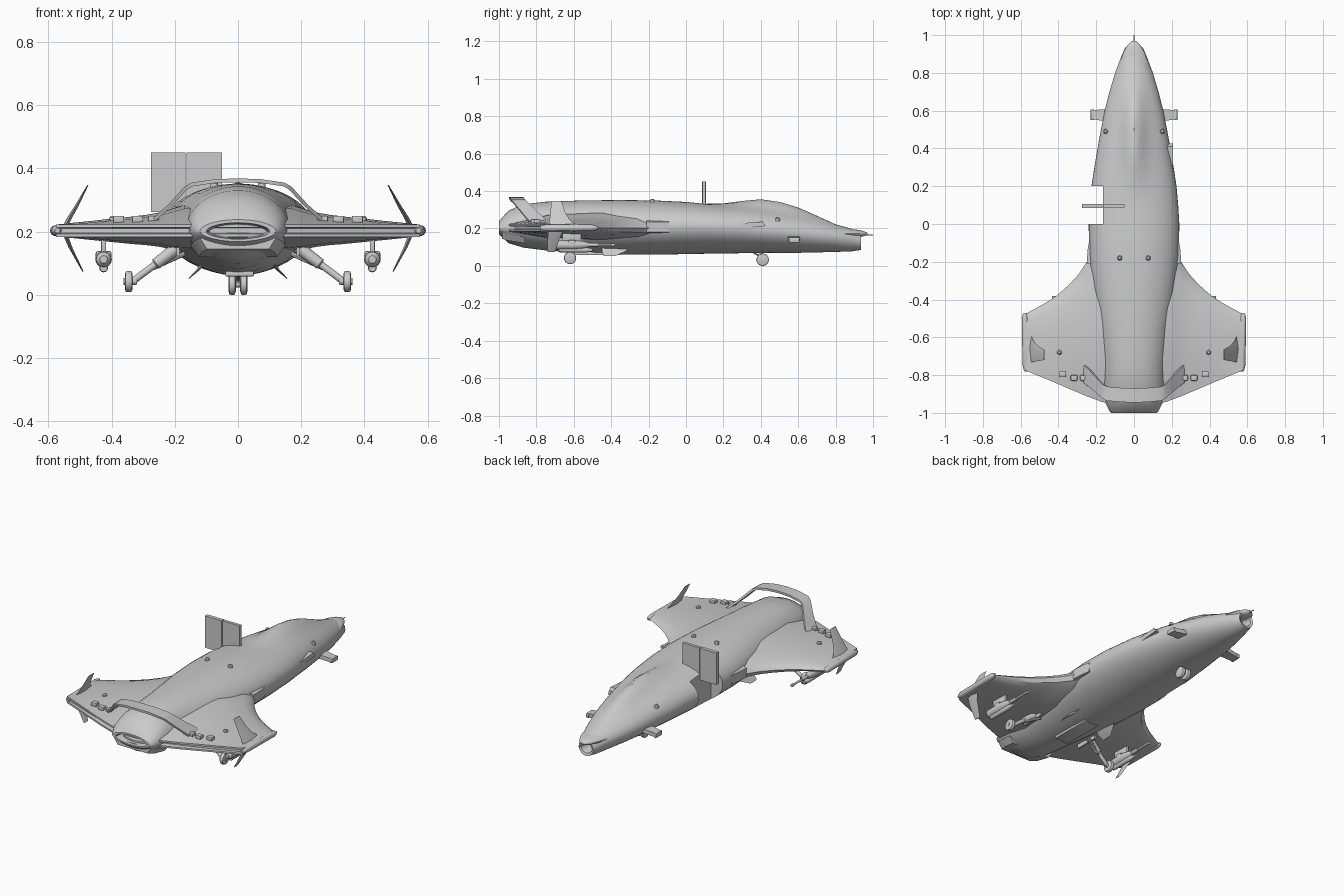
import bpy, bmesh, math
from mathutils import Vector


def finish(name, bm, mirror=False):
    bmesh.ops.recalc_face_normals(bm, faces=bm.faces)
    me = bpy.data.meshes.new(name)
    bm.to_mesh(me)
    bm.free()
    ob = bpy.data.objects.new(name, me)
    bpy.context.collection.objects.link(ob)
    if mirror:
        ob.modifiers.new("mirror", 'MIRROR')
    return ob


def loft(name, rings, mirror=False):
    """Skin a list of closed rings and cap both ends."""
    bm = bmesh.new()
    vs = [[bm.verts.new(p) for p in r] for r in rings]
    n = len(vs[0])
    for a, b in zip(vs, vs[1:]):
        for i in range(n):
            bm.faces.new((a[i], a[(i + 1) % n], b[(i + 1) % n], b[i]))
    bm.faces.new(vs[0])
    bm.faces.new(vs[-1])
    return finish(name, bm, mirror)


def box(name, lo, hi, mirror=False, bevel=0.0):
    rings = [[(x, lo[1], lo[2]), (x, hi[1], lo[2]), (x, hi[1], hi[2]), (x, lo[1], hi[2])]
             for x in (lo[0], hi[0])]
    ob = loft(name, rings, mirror)
    if bevel:
        m = ob.modifiers.new("bevel", 'BEVEL')
        m.width, m.segments = bevel, 2
    return ob


def tube(name, p, q, stops, mirror=False, n=16):
    """Turned shape from p to q; stops are (fraction, radius)."""
    p, q = Vector(p), Vector(q)
    rot = (q - p).to_track_quat('Z', 'Y')
    ring = lambda t, r: [p.lerp(q, t) + rot @ Vector((r * math.cos(a), r * math.sin(a), 0))
                         for a in (2 * math.pi * k / n for k in range(n))]
    return loft(name, [ring(t, r) for t, r in stops], mirror)


def blade(name, secs, mirror=True):
    """Thin fin; each section is (x, z, front y, back y, half thickness)."""
    return loft(name, [[(x, yf, z), (x + t, (yf + yb) / 2, z), (x, yb, z), (x - t, (yf + yb) / 2, z)]
                       for x, z, yf, yb, t in secs], mirror)


def spow(v, p):
    return math.copysign(abs(v) ** p, v)


def hull_ring(y, w, zt, zb, ze, bump=0, n=48):
    pts = []
    for k in range(n):
        a = 2 * math.pi * k / n
        c, s = math.cos(a), math.sin(a)
        if s >= 0:
            x = w * c
            z = ze + (zt - ze) * s + bump * math.exp(-(x / 0.06) ** 2) * s
        else:
            x, z = w * spow(c, 1.15), ze + (ze - zb) * spow(s, 1.05)
        pts.append((x, y, z))
    return pts


# Fuselage: y, half width, top, bottom, edge height, canopy bump
stations = [
    (0.86, 0.02, .145, .115, .13, 0), (0.93, 0.035, .16, .10, .13, 0), (0.935, 0.047, .18, .085, .13, 0),
    (0.88, 0.07, .20, .077, .145, 0), (0.80, 0.10, .222, .075, .155, 0), (0.70, 0.13, .25, .072, .165, .018),
    (0.60, 0.155, .272, .07, .175, .04), (0.50, 0.175, .292, .07, .185, .05), (0.40, 0.193, .31, .07, .19, .046),
    (0.30, 0.21, .32, .068, .20, .027), (0.20, 0.225, .327, .066, .205, .007), (0.10, 0.234, .332, .065, .21, 0),
    (0.0, 0.24, .342, .063, .21, 0), (-0.17, 0.238, .35, .06, .21, 0), (-0.35, 0.222, .352, .06, .21, 0),
    (-0.55, 0.19, .35, .068, .21, 0), (-0.75, 0.168, .343, .083, .21, 0), (-0.87, 0.162, .33, .098, .21, 0),
    (-0.95, 0.15, .295, .122, .205, 0), (-0.99, 0.13, .25, .16, .20, 0), (-1.0, 0.12, .238, .168, .20, 0),
    (-1.0, 0.10, .228, .176, .20, 0), (-0.95, 0.09, .22, .182, .20, 0)]
fuselage = loft("fuselage", [hull_ring(*s) for s in stations])

# Side doorway cut into the left of the hull
cutter = box("doorway_cutter", (-0.4, 0.0, 0.11), (-0.165, 0.2, 0.34))
cutter.hide_render = True
cut = fuselage.modifiers.new("doorway", 'BOOLEAN')
cut.operation, cut.object, cut.solver = 'DIFFERENCE', cutter, 'EXACT'

# Upper nose lip and probe
lip = [(0.80, .085, .02), (0.86, .073, .026), (0.91, .056, .022), (0.945, .036, .015), (0.965, .016, .008), (0.97, .005, .003)]
loft("nose_lip", [[(w * math.cos(a), y, .172 + h * math.sin(a)) for a in (math.pi * k / 10 for k in range(20))]
                  for y, w, h in lip])
tube("nose_probe", (0, .94, .167), (0, 1.0, .165), [(0, .004), (1, .002)], n=8)

# Wing: x, leading y, trailing y, top, bottom
wing = [(0.0, -.08, -.975, .285, .13), (0.17, -.10, -.942, .285, .14), (0.215, -.14, -.925, .27, .145),
        (0.25, -.20, -.912, .26, .152), (0.29, -.262, -.895, .253, .157), (0.34, -.318, -.874, .247, .161),
        (0.40, -.372, -.848, .241, .167), (0.46, -.413, -.823, .234, .173), (0.52, -.447, -.798, .228, .179),
        (0.575, -.475, -.775, .221, .185)]


def wing_ring(x, lead, trail, top, bot):
    m = .203
    prof = [(0, m), (.04, m + .4 * (top - m)), (.15, m + .75 * (top - m)), (.4, top), (.75, m + .85 * (top - m)),
            (1, m + .02), (1, m + .01), (.965, m + .007), (.965, m - .007), (1, m - .01), (1, m - .02),
            (.75, m + .85 * (bot - m)), (.4, bot), (.15, m + .8 * (bot - m)), (.04, m + .5 * (bot - m))]
    return [(x, lead + f * (trail - lead), z) for f, z in prof]


loft("wings", [wing_ring(*s) for s in wing], True)
tube("wing_tip_rail", (.578, -.47, .203), (.571, -.78, .203),
     [(0, .006), (.04, .013), (.1, .017), (.9, .018), (.97, .013), (1, .008)], True)

# Winglets above and below the tips, belly fins
blade("upper_winglet", [(.55, .21, -.575, -.735, .009), (.532, .245, -.62, -.73, .008),
                        (.508, .285, -.645, -.725, .006), (.475, .347, -.665, -.72, .002)])
blade("lower_winglet", [(.55, .20, -.65, -.735, .008), (.53, .15, -.675, -.74, .006), (.49, .073, -.70, -.74, .002)])
blade("belly_fin", [(.10, .115, -.28, -.45, .008), (.125, .08, -.32, -.45, .006), (.155, .052, -.38, -.44, .002)])

# Rear arch spoiler: x, y, z, chord, normal x, normal z
half = [(.265, -.79, .238, .10, .5, .85), (.215, -.835, .283, .085, .75, .65), (.165, -.885, .338, .075, .65, .75),
        (.145, -.898, .349, .075, .3, .95), (.07, -.905, .36, .075, .1, 1)]
path = half + [(0, -.908, .362, .075, 0, 1)] + [(-x, y, z, c, -a, b) for x, y, z, c, a, b in half[::-1]]
t = .006
loft("arch_spoiler", [[(x + a * t, y - c / 2, z + b * t), (x + a * t, y + c / 2, z + b * t),
                       (x - a * t, y + c / 2, z - b * t), (x - a * t, y - c / 2, z - b * t)] for x, y, z, c, a, b in path])

# Raised door, in two panels
box("door_outer_panel", (-.275, .085, .262), (-.166, .107, .45))
box("door_inner_panel", (-.163, .087, .262), (-.05, .105, .45))

# Small canards and side steps
loft("canards", [[(x, f, z + .012), (x, b, z + .012), (x, b, z - .012), (x, f, z - .012)]
                 for x, f, b, z in ((.12, .61, .54, .15), (.19, .605, .55, .142), (.225, .60, .555, .138))], True)
box("canard_tip", (.212, .55, .125), (.23, .607, .152), True, .004)
loft("side_hatch", [[(x, .29, .20), (x, .425, .213), (x, .41, .237), (x, .28, .227)] for x in (.17, .207)])

# Intake lips at the wing roots
loft("intake_lip", [[(.19, y, .17), (w, y, .18), (w, y, .235), (.19, y, .255)]
                    for y, w in ((-.09, .238), (-.14, .246), (-.21, .25))], True)

# Nozzle lower deflector and rear vent blocks
loft("nozzle_deflector", [[(-w, y, z), (w, y, z), (w * .82, y, z - .035), (-w * .82, y, z - .035)]
                          for y, w, z in ((-.86, .15, .155), (-.95, .14, .17), (-.985, .12, .18))])
for x, y in ((.25, -.80), (.30, -.80), (.36, -.78)):
    box("wing_vent", (x, y - .03, .228), (x + .035, y, .25), True, .004)

# Landing gear
TYRE = [(0, .022), (.12, .031), (.3, .033), (.7, .033), (.88, .031), (1, .022)]
tube("nose_wheel", (.007, .41, .033), (.03, .41, .033), TYRE, True, 24)
tube("nose_axle", (-.02, .41, .033), (.02, .41, .033), [(0, .01), (1, .01)])
tube("nose_strut", (0, .41, .03), (0, .39, .11), [(0, .007), (.5, .007), (.5, .011), (1, .011)])
tube("nose_brace", (0, .405, .045), (0, .34, .085), [(0, .005), (1, .005)], n=8)
tube("main_wheel", (.333, -.62, .042), (.358, -.62, .042), TYRE, True, 24)
tube("main_axle", (.32, -.62, .043), (.362, -.62, .042), [(0, .011), (1, .011)], True)
tube("main_strut", (.19, -.60, .15), (.33, -.62, .045), [(0, .02), (.5, .018), (.52, .011), (1, .011)], True)
tube("main_brace", (.17, -.58, .13), (.27, -.61, .085), [(0, .008), (1, .008)], True, 8)
box("main_gear_door", (.185, -.69, .125), (.195, -.55, .165), True)

# Gun pods hung under the wings
tube("pod_body", (.425, -.71, .112), (.425, -.52, .112), [(0, .012), (.08, .024), (.6, .026), (.85, .02), (1, .012)], True)
tube("pod_barrel", (.425, -.53, .112), (.425, -.38, .112), [(0, .01), (.4, .01), (.4, .006), (.9, .006), (.9, .009), (1, .009)], True, 12)
tube("pod_lower_tube", (.425, -.68, .085), (.425, -.50, .085), [(0, .012), (.8, .014), (1, .008)], True, 12)
box("pod_pylon", (.417, -.66, .13), (.433, -.56, .18), True, .003)
box("pod_clamp", (.40, -.63, .10), (.45, -.59, .138), True, .006)

# Small sensors on hull and wings
for x, y, z in ((.15, .49, .24), (.075, -.18, .34), (.395, -.68, .232)):
    tube("sensor", (x, y, z), (x, y, z + .018), [(0, .013), (.7, .012), (1, .007)], True, 12)
box("belly_panel", (-.04, -.60, .058), (.05, -.35, .075), False, .004)

# Freeze modifiers, then smooth the curved faces
bpy.ops.object.select_all(action='SELECT')
bpy.context.view_layer.objects.active = fuselage
bpy.ops.object.convert(target='MESH')
bpy.data.objects.remove(cutter)
bpy.ops.object.shade_smooth_by_angle(angle=math.radians(32))
